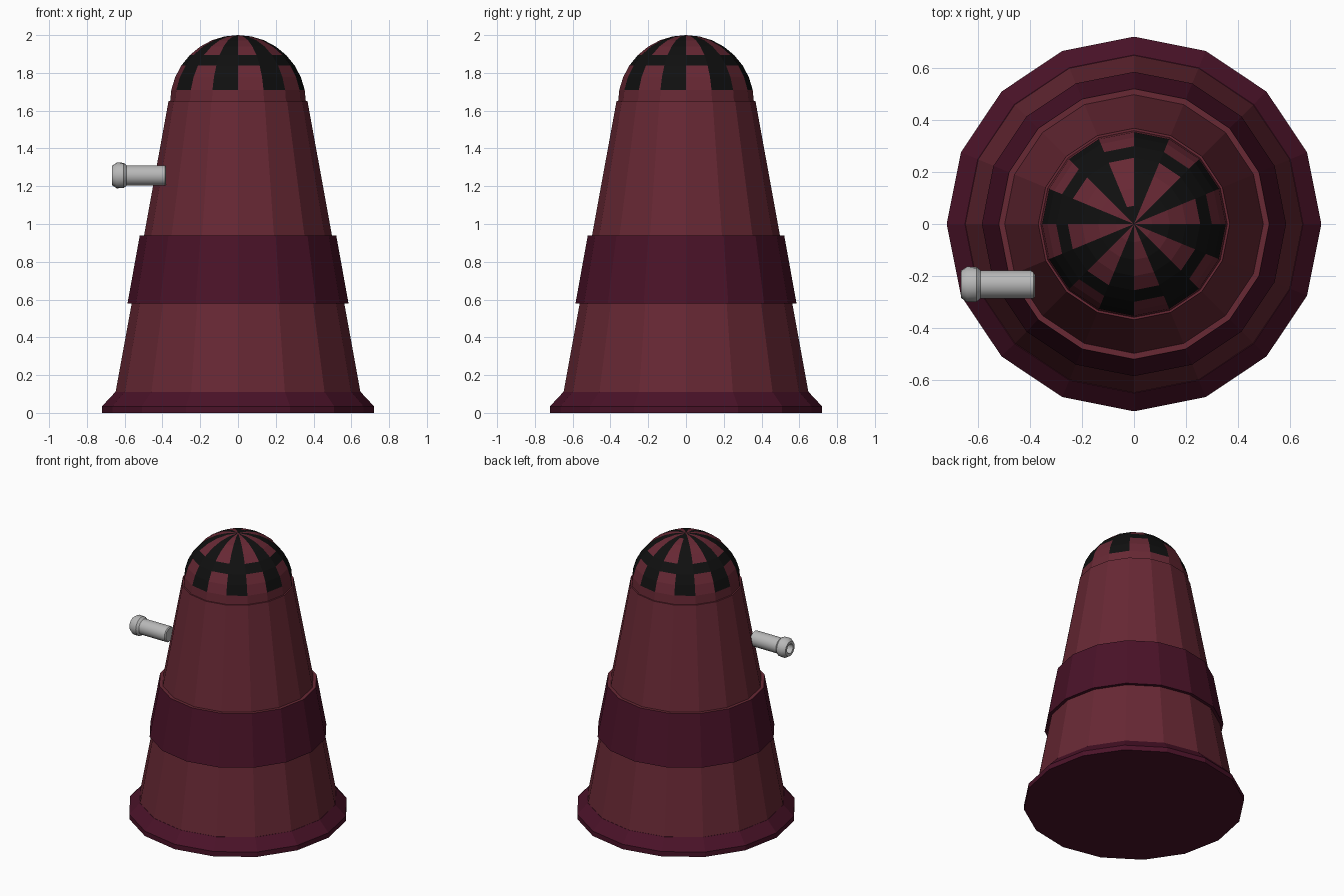
import bpy
import bmesh
from math import sin, cos, pi, radians
from mathutils import Matrix, Vector

if "Cube" in bpy.data.objects:
    bpy.data.objects.remove(bpy.data.objects["Cube"], do_unlink=True)

SIDES = 16


def material(name, r, g, b):
    m = bpy.data.materials.new(name)
    m.use_nodes = True
    m.diffuse_color = (r, g, b, 1)
    bsdf = m.node_tree.nodes["Principled BSDF"]
    bsdf.inputs["Base Color"].default_value = (r, g, b, 1)
    bsdf.inputs["Roughness"].default_value = 0.7
    return m


red = material("dusty red", 0.135, 0.021, 0.034)
maroon = material("dark maroon", 0.068, 0.006, 0.021)
black = material("black", 0.005, 0.005, 0.005)
grey = material("light grey", 0.48, 0.48, 0.48)


def lathe(name, profile, mats, rule=lambda row, side: 0, closed=False, place=Matrix()):
    """Spin (radius, height) points around z; rule picks a material per row and side."""
    bm = bmesh.new()
    rings = []
    for r, z in profile:
        if r == 0:
            rings.append([bm.verts.new((0, 0, z))] * SIDES)
        else:
            rings.append([bm.verts.new((r * cos(2 * pi * k / SIDES), r * sin(2 * pi * k / SIDES), z))
                          for k in range(SIDES)])
    if closed:
        rings.append(rings[0])
    for row in range(len(rings) - 1):
        low, high = rings[row], rings[row + 1]
        for k in range(SIDES):
            n = (k + 1) % SIDES
            corners = list(dict.fromkeys([low[k], low[n], high[n], high[k]]))
            bm.faces.new(corners).material_index = rule(row, k)
    bmesh.ops.recalc_face_normals(bm, faces=bm.faces)
    bm.transform(place)
    mesh = bpy.data.meshes.new(name)
    bm.to_mesh(mesh)
    bm.free()
    for m in mats:
        mesh.materials.append(m)
    obj = bpy.data.objects.new(name, mesh)
    bpy.context.collection.objects.link(obj)
    return obj


# Flared foot
lathe("base_flange", [(0, 0), (0.72, 0), (0.72, 0.035), (0.65, 0.11), (0, 0.11)], [maroon])

# Tapered body
lathe("body", [(0, 0.1), (0.65, 0.1), (0.368, 1.65), (0, 1.65)], [red])

# Raised band with a red upper ledge
lathe("middle_band", [(0.55, 0.58), (0.585, 0.58), (0.52, 0.94), (0.48, 0.94)],
      [maroon, red], lambda row, side: int(row == 2), closed=True)

# Dome with chequered stripes; rows are equal steps from equator to pole
ROWS = 8
DOME_R = 0.36


def dome_rule(row, side):
    if row == 0:
        return 0
    if row == 3 or (row == ROWS - 1 and side == 4):
        return 1
    return side % 2


dome = [(DOME_R * cos(pi / 2 * i / ROWS), 1.64 + DOME_R * sin(pi / 2 * i / ROWS))
        for i in range(ROWS)] + [(0, 2.0)]
lathe("dome", dome, [red, black], dome_rule)

# Side arm with a hollow knob at its outer end
to_side = Matrix.Translation(Vector((-0.38, -0.232, 1.257))) @ Matrix.Rotation(radians(-90), 4, "Y")
arm = lathe("side_arm", [(0, 0), (0.047, 0), (0.054, 0.006), (0.054, 0.21), (0.067, 0.225),
                         (0.068, 0.262), (0.052, 0.286), (0.034, 0.286), (0.03, 0.24), (0, 0.24)],
            [grey], place=to_side)
bpy.ops.object.select_all(action="DESELECT")
arm.select_set(True)
bpy.context.view_layer.objects.active = arm
bpy.ops.object.shade_smooth_by_angle(angle=radians(35))
